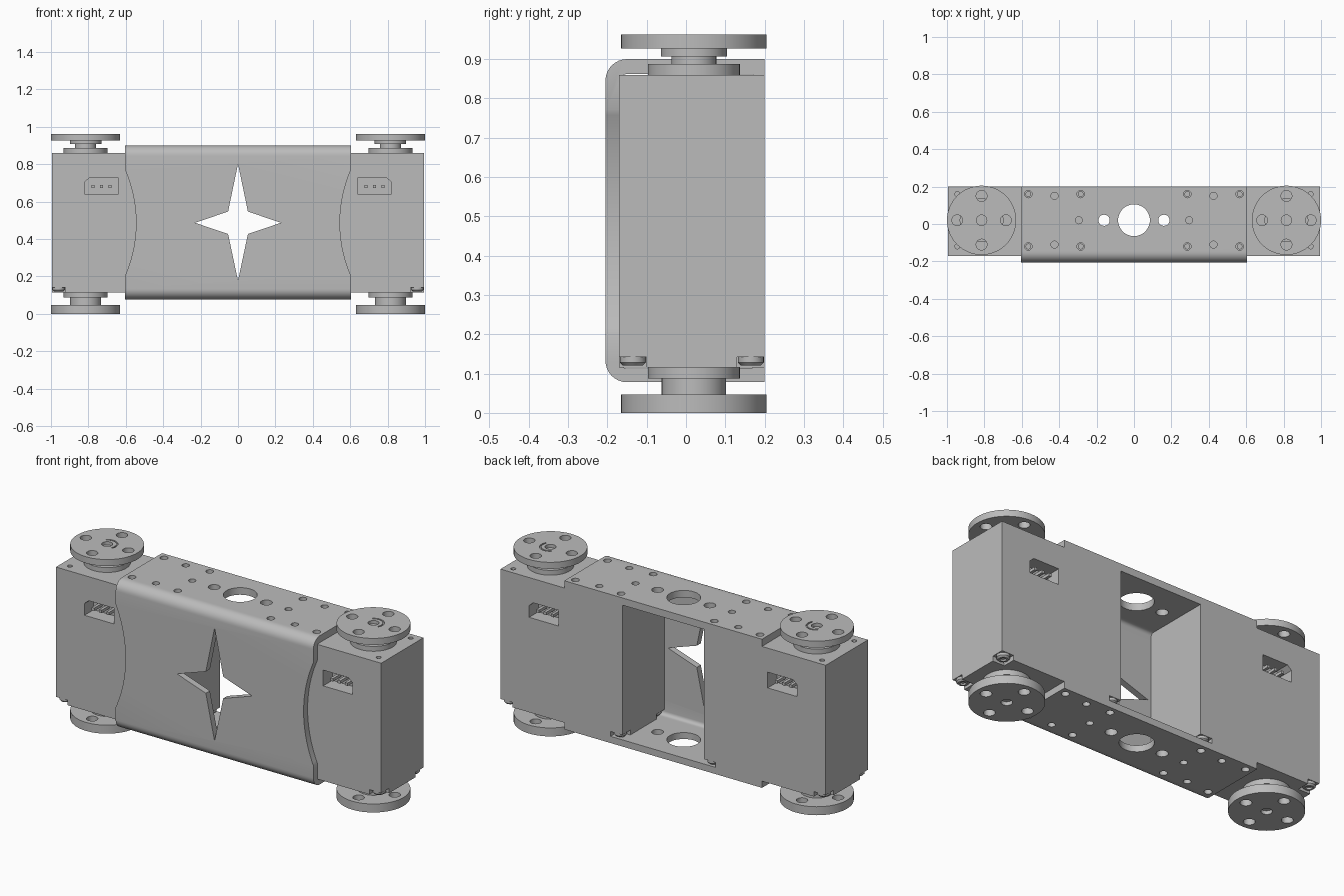
import bpy, bmesh
from math import cos, sin, pi, radians
from mathutils import Vector

cube = bpy.data.objects.get("Cube")
if cube:
    bpy.data.objects.remove(cube, do_unlink=True)

grey = bpy.data.materials.new("light_grey")
grey.use_nodes = True
grey.diffuse_color = (0.5, 0.5, 0.5, 1)
grey.node_tree.nodes["Principled BSDF"].inputs["Base Color"].default_value = (0.5, 0.5, 0.5, 1)

AXES = {"x": lambda a, b, d: (d, a, b),
        "y": lambda a, b, d: (a, d, b),
        "z": lambda a, b, d: (a, b, d)}


def prism(bm, outline, axis, lo, hi):
    """Extrude a closed 2D outline along an axis."""
    place = AXES[axis]
    base = bm.faces.new([bm.verts.new(place(a, b, lo)) for a, b in outline])
    new = bmesh.ops.extrude_face_region(bm, geom=[base], use_keep_orig=True)["geom"]
    shift = Vector(place(0, 0, hi - lo))
    bmesh.ops.translate(bm, vec=shift, verts=[v for v in new if isinstance(v, bmesh.types.BMVert)])


def arc(cx, cy, r, start, end, steps):
    return [(cx + r * cos(radians(start + (end - start) * i / steps)),
             cy + r * sin(radians(start + (end - start) * i / steps))) for i in range(steps + 1)]


def circle(cx, cy, r, steps=32):
    return arc(cx, cy, r, 0, 360, steps)[:-1]


def rect(a0, a1, b0, b1):
    return [(a0, b0), (a1, b0), (a1, b1), (a0, b1)]


def lathe(bm, profile, x, y, steps=64):
    """Turn an (r, z) profile around a vertical axis."""
    verts = [bm.verts.new((x + r, y, z)) for r, z in profile]
    edges = [bm.edges.new(pair) for pair in zip(verts, verts[1:])]
    bmesh.ops.spin(bm, geom=verts + edges, cent=(x, y, 0), axis=(0, 0, 1),
                   angle=2 * pi, steps=steps, use_duplicate=False)
    bmesh.ops.remove_doubles(bm, verts=bm.verts, dist=0.0001)


def make(name, bm):
    bmesh.ops.recalc_face_normals(bm, faces=bm.faces)
    mesh = bpy.data.meshes.new(name)
    bm.to_mesh(mesh)
    bm.free()
    obj = bpy.data.objects.new(name, mesh)
    bpy.context.collection.objects.link(obj)
    mesh.materials.append(grey)
    return obj


def cut(obj, cutter_bm):
    """Subtract the cutter mesh for good and drop it."""
    cutter = make("cutter", cutter_bm)
    cutter.hide_render = True
    mod = obj.modifiers.new("cut", "BOOLEAN")
    mod.operation, mod.solver, mod.object = "DIFFERENCE", "EXACT", cutter
    graph = bpy.context.evaluated_depsgraph_get()
    mesh = bpy.data.meshes.new_from_object(obj.evaluated_get(graph))
    obj.modifiers.clear()
    obj.data = mesh
    bpy.data.objects.remove(cutter, do_unlink=True)
    mesh.materials.clear()
    mesh.materials.append(grey)


def smooth(obj):
    bpy.ops.object.select_all(action="DESELECT")
    obj.select_set(True)
    bpy.context.view_layer.objects.active = obj
    bpy.ops.object.shade_smooth_by_angle(angle=radians(30))


FRONT, BACK, AXIS_Y = -0.17, 0.20, 0.02
INNER, OUTER, HORN_X = 0.25, 0.995, 0.815
BASE, SEAM, TOP = 0.115, 0.33, 0.86
SCREW_Y = (-0.12, 0.16)

# Bracket: bent sheet, open at the back
bm = bmesh.new()
bend, inner_bend = 0.055, 0.018
cy = -0.205 + bend
outline = [(BACK, 0.9)] + arc(cy, 0.9 - bend, bend, 90, 180, 8)
outline += arc(cy, 0.078 + bend, bend, 180, 270, 8) + [(BACK, 0.078), (BACK, BASE)]
outline += arc(cy, BASE + inner_bend, inner_bend + 0.002, 270, 180, 5)
outline += arc(cy, TOP - inner_bend, inner_bend + 0.002, 180, 90, 5) + [(BACK, TOP)]
prism(bm, outline, "x", -0.605, 0.605)
bracket = make("bracket", bm)

# Bracket openings: star, scalloped edges, round holes
bm = bmesh.new()
sz = 0.487
star = [(0, sz + 0.315), (0.053, sz + 0.06), (0.23, sz), (0.053, sz - 0.06),
        (0, sz - 0.31), (-0.053, sz - 0.06), (-0.23, sz), (-0.053, sz + 0.06)]
prism(bm, star, "y", -0.3, -0.15)
prism(bm, circle(0, AXIS_Y, 0.085, 48), "z", -0.1, 1.1)
for s in (-1, 1):
    prism(bm, circle(s * 1.252, sz, 0.707, 128), "y", -0.3, -0.15)
    holes = [(0.16, AXIS_Y, 0.03), (0.295, AXIS_Y, 0.019)]
    holes += [(0.425, y, 0.019) for y in (-0.11, 0.15)]
    holes += [(x, y, 0.02) for x in (0.285, 0.565) for y in SCREW_Y]
    for x, y, r in holes:
        prism(bm, circle(s * x, y, r, 20), "z", -0.1, 1.1)
cut(bracket, bm)
smooth(bracket)

HORN = [(0, TOP), (0.117, TOP), (0.117, 0.887), (0.057, 0.887), (0.057, 0.907),
        (0.084, 0.907), (0.084, 0.927), (0.185, 0.927), (0.185, 0.963), (0, 0.963)]
IDLER = [(0, BASE), (0.117, BASE), (0.117, 0.087), (0.082, 0.087),
         (0.082, 0.047), (0.185, 0.047), (0.185, 0), (0, 0)]
SCREW = [(0, 0.130), (0.015, 0.130), (0.015, 0.120), (0.025, 0.120),
         (0.033, 0.128), (0.033, 0.143), (0, 0.143)]

for s, side in ((1, "left"), (-1, "right")):
    hx = s * HORN_X

    # Motor casing, upper shell with screw holes and plug sockets
    bm = bmesh.new()
    prism(bm, rect(s * INNER, s * OUTER, FRONT, BACK), "z", SEAM, TOP)
    upper = make(side + "_casing_upper", bm)
    bm = bmesh.new()
    for x in (0.285, 0.565, 0.945):
        for y in SCREW_Y:
            prism(bm, circle(s * x, y, 0.013, 16), "z", 0.8, 1.0)
    socket = [(s * 0.64, 0.64), (s * 0.82, 0.64), (s * 0.82, 0.705),
              (s * 0.795, 0.727), (s * 0.64, 0.727)]
    prism(bm, socket, "y", FRONT - 0.1, FRONT + 0.08)
    prism(bm, socket, "y", BACK - 0.08, BACK + 0.1)
    cut(upper, bm)
    smooth(upper)

    # Socket pins
    bm = bmesh.new()
    for x in (0.685, 0.73, 0.775):
        for y0, y1 in ((FRONT + 0.01, FRONT + 0.08), (BACK - 0.08, BACK - 0.01)):
            prism(bm, rect(s * x - 0.008, s * x + 0.008, 0.674, 0.69), "y", y0, y1)
    make(side + "_socket_pins", bm)

    # Motor casing, lower shell with notched corners
    bm = bmesh.new()
    prism(bm, rect(s * INNER, s * OUTER, FRONT, BACK), "z", BASE, SEAM)
    lower = make(side + "_casing_lower", bm)
    bm = bmesh.new()
    screws = bmesh.new()
    for cx, dx in ((INNER, 1), (OUTER, -1)):
        for y, dy in ((FRONT, 1), (BACK, -1)):
            prism(bm, rect(s * (cx - dx * 0.05), s * (cx + dx * 0.072),
                           y - dy * 0.05, y + dy * 0.07), "z", 0.05, 0.142)
            lathe(screws, SCREW, s * (cx + dx * 0.036), y + dy * 0.035, 24)
    cut(lower, bm)
    smooth(make(side + "_corner_screws", screws))

    # Output horn on top and idler below
    for name, profile, z0, z1, deep in (("horn", HORN, 0.92, 1.0, 0.945),
                                        ("idler", IDLER, -0.05, 0.055, 0.02)):
        bm = bmesh.new()
        lathe(bm, profile, hx, AXIS_Y)
        wheel = make(side + "_" + name, bm)
        bm = bmesh.new()
        for i in range(4):
            a = i * pi / 2
            prism(bm, circle(hx + 0.13 * cos(a), AXIS_Y + 0.13 * sin(a), 0.029, 24), "z", z0, z1)
        top = name == "horn"
        lo, hi = (deep, z1) if top else (z0, deep)
        prism(bm, circle(hx, AXIS_Y, 0.028, 24), "z", lo, hi)
        if top:  # curved index mark
            mark = arc(hx, AXIS_Y, 0.055, -30, 130, 14) + arc(hx, AXIS_Y, 0.047, 130, -30, 14)
            prism(bm, mark, "z", 0.955, hi)
        cut(wheel, bm)
        smooth(wheel)
